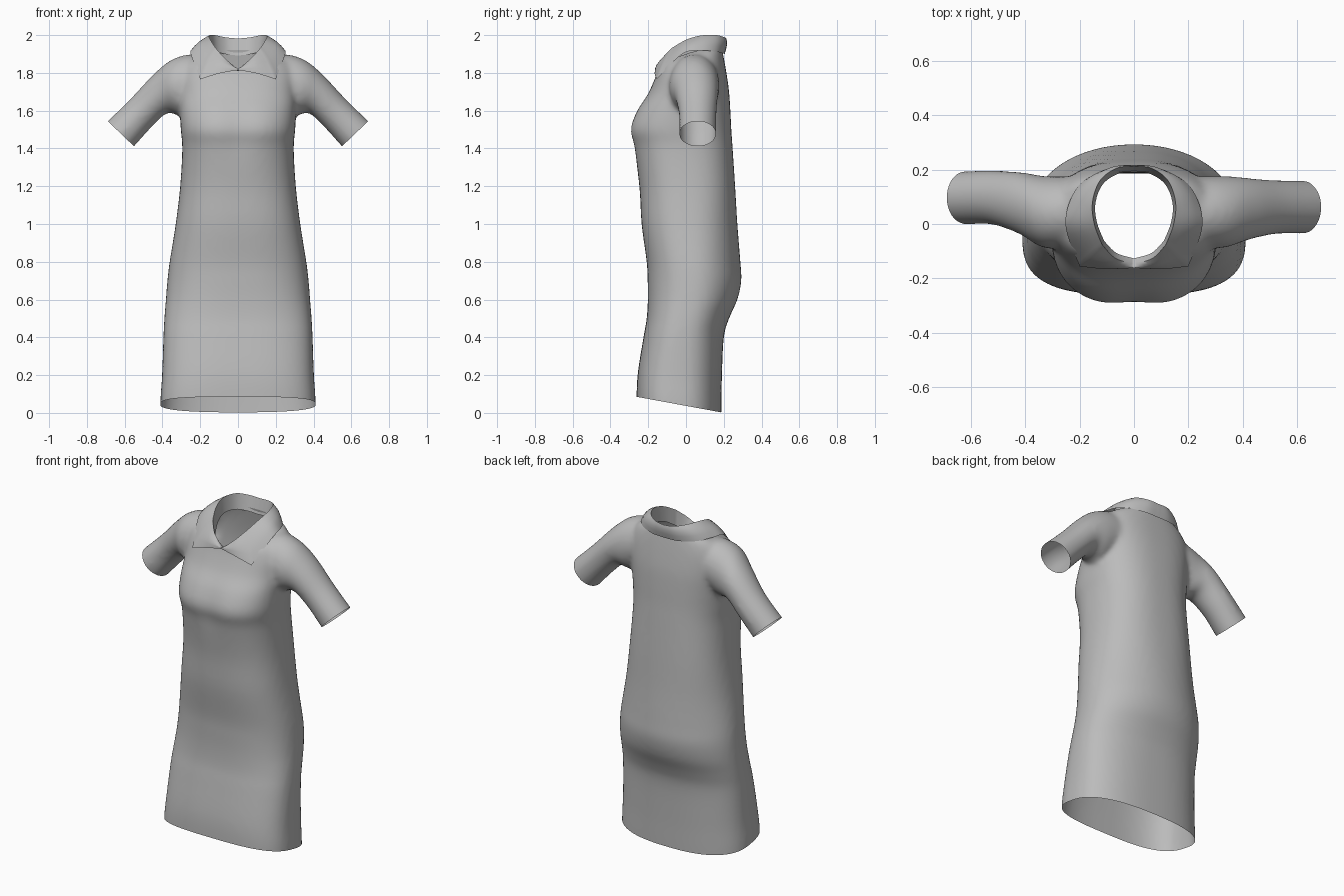
import bpy, bmesh, math
from mathutils import Vector

if "Cube" in bpy.data.objects:
    bpy.data.objects.remove(bpy.data.objects["Cube"])

fabric = bpy.data.materials.new("grey_fabric")
fabric.diffuse_color = (0.5, 0.5, 0.5, 1)
fabric.use_nodes = True
fabric.node_tree.nodes["Principled BSDF"].inputs["Base Color"].default_value = fabric.diffuse_color


def smooth_rows(rows, steps):
    """Catmull-Rom interpolation through rows of numbers."""
    out = []
    for i in range(len(rows) - 1):
        p = [rows[max(0, min(len(rows) - 1, i + k))] for k in (-1, 0, 1, 2)]
        for s in range(steps):
            t = s / steps
            out.append([0.5 * (2 * b + (c - a) * t + (2 * a - 5 * b + 4 * c - d) * t * t
                               + (3 * b - a - 3 * c + d) * t ** 3) for a, b, c, d in zip(*p)])
    out.append(list(rows[-1]))
    return out


def loft(bm, rings):
    """Closed tube through rings of points, capped at both ends."""
    vs = [[bm.verts.new(p) for p in r] for r in rings]
    n = len(vs[0])
    for a, b in zip(vs, vs[1:]):
        for j in range(n):
            bm.faces.new((a[j], a[(j + 1) % n], b[(j + 1) % n], b[j]))
    bm.faces.new(vs[0][::-1])
    bm.faces.new(vs[-1])


def spow(v, e):
    return math.copysign(abs(v) ** e, v)


def add_object(name, bm):
    me = bpy.data.meshes.new(name)
    bm.to_mesh(me)
    bm.free()
    ob = bpy.data.objects.new(name, me)
    bpy.context.collection.objects.link(ob)
    me.materials.append(fabric)
    return ob


def shade(ob, angle):
    bpy.ops.object.select_all(action='DESELECT')
    ob.select_set(True)
    bpy.context.view_layer.objects.active = ob
    bpy.ops.object.shade_smooth_by_angle(angle=math.radians(angle))


# Dress trunk: height, half width, front y, back y, tilt
trunk = [(-0.15, .412, -.262, .183, -.15), (0.04, .412, -.262, .187, -.12),
         (0.2, .402, -.255, .19, -.05), (0.4, .395, -.225, .20, 0),
         (0.5, .39, -.208, .228, 0), (0.6, .382, -.202, .272, 0),
         (0.7, .374, -.203, .293, 0), (0.8, .362, -.208, .288, 0),
         (1.0, .330, -.235, .272, 0), (1.2, .306, -.247, .26, 0),
         (1.4, .295, -.278, .247, 0), (1.5, .303, -.302, .24, 0),
         (1.6, .308, -.265, .235, 0), (1.7, .312, -.203, .227, 0.05),
         (1.8, .312, -.163, .21, .13), (1.868, .275, -.145, .195, .22),
         (1.902, .205, -.140, .186, .30), (1.925, .15, -.136, .182, .32),
         (2.1, .14, -.136, .182, .32)]
bm = bmesh.new()
rings = []
for z, w, yf, yb, tilt in smooth_rows(trunk, 4):
    yc, ry, ring = (yf + yb) / 2, (yb - yf) / 2, []
    # squarer front at the hem, rounder seat at the back
    front = 0.8 - 0.14 * max(0, min(1, (0.7 - z) / 0.6))
    back = 0.8 + 0.18 * math.exp(-((z - .75) / .3) ** 2)
    for k in range(64):
        a = 2 * math.pi * k / 64
        e = back if math.sin(a) > 0 else front
        x = w * spow(math.cos(a), e)
        y = yc + ry * spow(math.sin(a), e)
        # shallow hollow between the bust points
        if y < yc:
            y += 0.015 * math.exp(-(x / .08) ** 2 - ((z - 1.5) / .15) ** 2)
        ring.append((x, y, z + tilt * (y - yc)))
    rings.append(ring)
loft(bm, rings)

# Sleeves: top x, top z, bottom x, bottom z, centre y, y radius
for side, shift in ((1, 0.0), (-1, 0.035)):
    sleeve = [(.14, 1.89, .14, 1.62, .05, .12), (.26, 1.898, .24, 1.60, .045, .13),
              (.36, 1.865, .31, 1.575, .045, .132),
              (.455, 1.785, .375, 1.587, .055 + shift * .6, .115),
              (.57, 1.662, .46, 1.51, .062 + shift, .10),
              (.69, 1.545, .55, 1.41, .062 + shift, .098),
              (.76, 1.475, .62, 1.34, .062 + shift, .098)]
    rings = []
    for tx, tz, bx, bz, yc, ry in smooth_rows(sleeve, 5):
        ring = []
        for k in range(32):
            a = 2 * math.pi * k / 32
            u = (1 + math.cos(a)) / 2
            ring.append((side * (bx + (tx - bx) * u), yc + ry * math.sin(a), bz + (tz - bz) * u))
        rings.append(ring)
    loft(bm, rings)
bmesh.ops.recalc_face_normals(bm, faces=bm.faces)
dress = add_object("dress", bm)

# Blend trunk and sleeves into one cloth surface
m = dress.modifiers.new("blend", 'REMESH')
m.mode = 'VOXEL'
m.voxel_size = 0.014
m = dress.modifiers.new("soften", 'SMOOTH')
m.factor = 0.5
m.iterations = 10
me = bpy.data.meshes.new_from_object(dress.evaluated_get(bpy.context.evaluated_depsgraph_get()))
dress.modifiers.clear()


# Cut open the hem, cuffs and neck
def cut(bm, co, no, inside):
    faces = [f for f in bm.faces if inside(f.calc_center_median())]
    geom = set(faces)
    for f in faces:
        geom.update(f.edges)
        geom.update(f.verts)
    bmesh.ops.bisect_plane(bm, geom=list(geom), plane_co=co, plane_no=no)
    co, no = Vector(co), Vector(no)
    gone = [f for f in bm.faces if inside(f.calc_center_median())
            and (f.calc_center_median() - co).dot(no) > 0]
    bmesh.ops.delete(bm, geom=gone, context='FACES')


bm = bmesh.new()
bm.from_mesh(me)
cut(bm, (0, -.26, .085), (0, -.184, -1), lambda c: c.z < .4)
for side in (1, -1):
    cut(bm, (side * .617, 0, 1.475), (side * .69, 0, -.72),
        lambda c: c.x * side > .48 and c.z > 1.2)
cut(bm, (0, -.14, 1.815), (0, -.32, 1), lambda c: abs(c.x) < .175 and c.z > 1.75)
bm.to_mesh(me)
bm.free()
dress.data = me
me.materials.clear()
me.materials.append(fabric)
shade(dress, 60)

# Collar half: fold line xyz, then outer flap edge xyz, from front to back
half = [(.0, -.148, 1.818, .0, -.160, 1.815), (.07, -.125, 1.878, .10, -.166, 1.797),
        (.118, -.075, 1.932, .20, -.156, 1.766), (.146, 0, 1.975, .25, -.02, 1.90),
        (.153, .08, 1.998, .238, .08, 1.918), (.125, .16, 2.0, .185, .16, 1.912),
        (.065, .205, 1.988, .09, .20, 1.902), (.0, .213, 1.982, .0, .205, 1.90)]
tip = 2
bm = bmesh.new()
strips = []
for fx, fy, fz, ox, oy, oz in smooth_rows(half[:tip + 1], 6)[:-1] + smooth_rows(half[tip:], 6):
    fold, edge = Vector((fx, fy, fz)), Vector((ox, oy, oz))
    drop = min(.09, .010 + (fz - 1.818) * .7)
    stand = Vector((fx * .93, .03 + (fy - .03) * .88, fz - drop))
    out = Vector((fx, fy - .03, 0)).normalized()
    bulge = out * .008 + Vector((0, 0, .008))
    row = [stand, stand.lerp(fold, .7), fold]
    row += [fold.lerp(edge, t) + bulge * math.sin(math.pi * t) for t in (.2, .45, .72, 1)]
    strips.append([bm.verts.new(p) for p in row])
for a, b in zip(strips, strips[1:]):
    for j in range(len(a) - 1):
        bm.faces.new((a[j], a[j + 1], b[j + 1], b[j]))
bmesh.ops.recalc_face_normals(bm, faces=bm.faces)
collar = add_object("collar", bm)
m = collar.modifiers.new("mirror", 'MIRROR')
m.merge_threshold = 0.002
shade(collar, 60)
